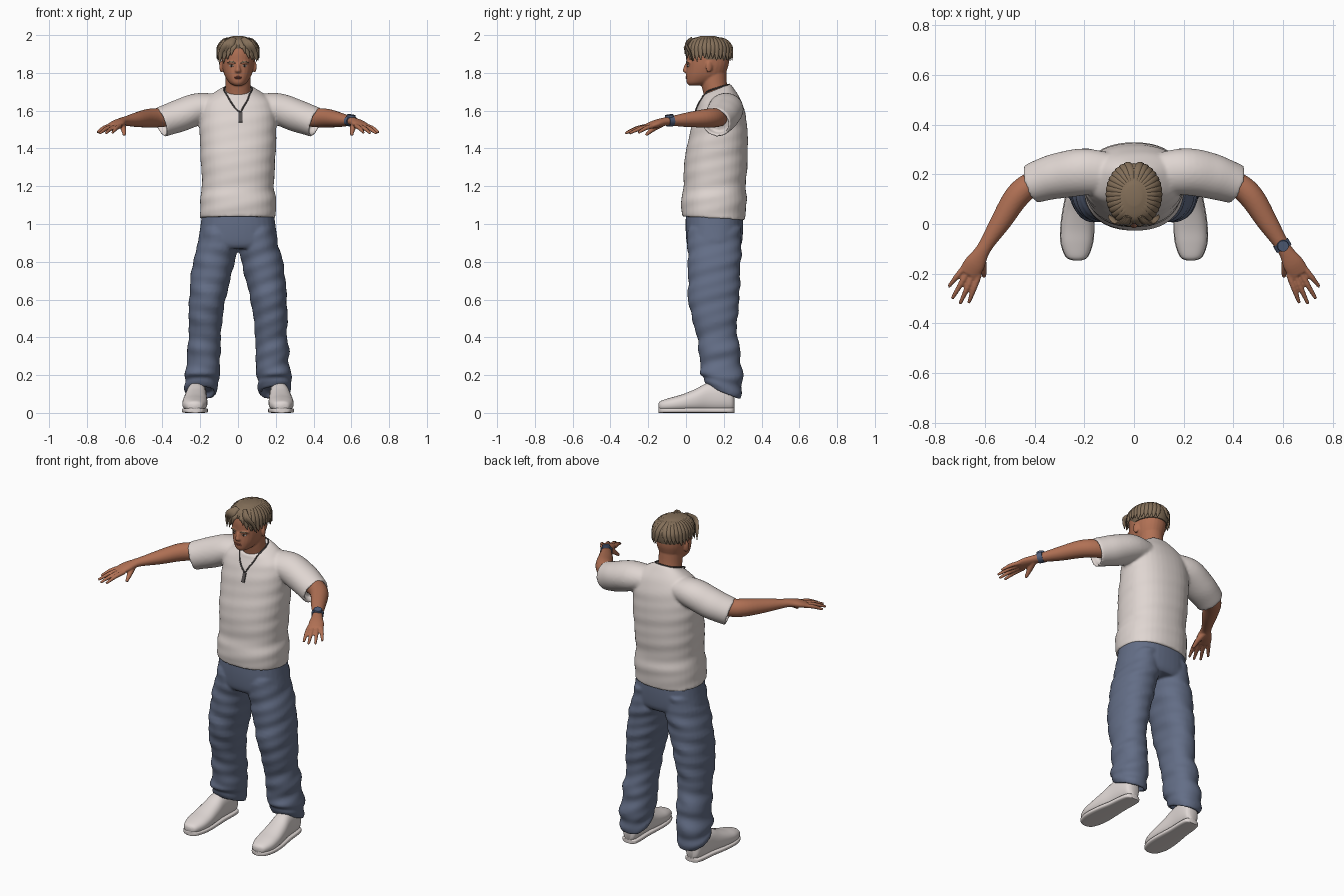
import bpy, bmesh, math, random
from mathutils import Vector, Matrix
from mathutils.bvhtree import BVHTree

random.seed(4)
if "Cube" in bpy.data.objects:
    bpy.data.objects.remove(bpy.data.objects["Cube"])
X, Y, Z = Vector((1, 0, 0)), Vector((0, 1, 0)), Vector((0, 0, 1))


def material(name, *rgb):
    m = bpy.data.materials.new(name)
    m.use_nodes = True
    m.diffuse_color = (*rgb, 1)
    m.node_tree.nodes["Principled BSDF"].inputs["Base Color"].default_value = (*rgb, 1)
    return m


SKIN = material("warm skin", .44, .165, .09)
LIP = material("lips", .3, .09, .06)
HAIR = material("light brown hair", .23, .16, .1)
WHITE = material("eye white", .6, .55, .5)
DARK = material("dark eyes", .03, .02, .015)
SHIRT = material("off white cotton", .74, .67, .64)
JEANS = material("blue denim", .125, .155, .24)
SHOE = material("shoe white", .74, .68, .66)
WATCH = material("slate watch", .08, .11, .19)
CHAIN = material("dark chain", .09, .08, .08)


def spline(rows, steps):
    """Smoothly resample a list of equal-length rows."""
    p = [rows[0]] + list(rows) + [rows[-1]]
    out = []
    for i in range(1, len(p) - 2):
        for k in range(steps):
            t = k / steps
            out.append([.5 * (2 * b + (c - a) * t + (2 * a - 5 * b + 4 * c - d) * t * t
                              + (3 * b - a - 3 * c + d) * t ** 3)
                        for a, b, c, d in zip(*p[i - 1:i + 3])])
    return out + [list(rows[-1])]


def loft(bm, rows, ref=X, axis=None, n=28, power=2, steps=5, side=1, fold=0, recess=0):
    """Skin rings (x, y, z, radius along ref, other radius, tilt) into a closed form."""
    rows = spline([tuple(r) + (0,) * (6 - len(r)) for r in rows], steps)
    centres = [Vector((r[0] * side, r[1], r[2])) for r in rows]
    rings = []

    def ring(c, u, v, ra, rb, tilt):
        verts = []
        for k in range(n):
            a = math.tau * k / n
            ca, sa = math.cos(a), math.sin(a)
            f = (abs(ca) ** power + abs(sa) ** power) ** (-1 / power)
            f *= 1 + fold * math.sin(2 * a * side + c.z * 62) * math.cos(a + c.z * 21)
            off = u * (ca * ra * f) + v * (sa * rb * f)
            verts.append(bm.verts.new(c + off + Z * (off.y * tilt)))
        rings.append(verts)

    for i, r in enumerate(rows):
        t = axis or (centres[min(i + 1, len(rows) - 1)] - centres[max(i - 1, 0)]).normalized()
        u = (ref - t * ref.dot(t)).normalized()
        v = t.cross(u)
        ring(centres[i], u, v, max(r[3], .001), max(r[4], .001), r[5])
    if recess:  # hollow the last opening
        ring(centres[-1], u, v, r[3] * .84, r[4] * .84, r[5])
        back = (centres[-2] - centres[-1]).normalized() * recess
        ring(centres[-1] + back, u, v, r[3] * .82, r[4] * .82, r[5])
    for a, b in zip(rings, rings[1:]):
        for k in range(n):
            bm.faces.new((a[k], a[(k + 1) % n], b[(k + 1) % n], b[k]))
    bm.faces.new(rings[0])
    bm.faces.new(rings[-1])


def blob(bm, centre, radii, turn=0):
    m = Matrix.Translation(centre) @ Matrix.Rotation(turn, 4, 'Z') @ Matrix.Diagonal((*radii, 1))
    bmesh.ops.create_uvsphere(bm, u_segments=20, v_segments=12, radius=1, matrix=m)


def make(name, bm, mat, voxel=0, mirror=False, smooth=4):
    bmesh.ops.recalc_face_normals(bm, faces=bm.faces)
    me = bpy.data.meshes.new(name)
    bm.to_mesh(me)
    bm.free()
    ob = bpy.data.objects.new(name, me)
    bpy.context.collection.objects.link(ob)
    me.materials.append(mat)
    bpy.ops.object.select_all(action='DESELECT')
    ob.select_set(True)
    bpy.context.view_layer.objects.active = ob
    bpy.ops.object.shade_smooth_by_angle(angle=math.radians(50))
    if voxel:  # fuse overlapping forms into one skin
        rm = ob.modifiers.new("fuse", 'REMESH')
        rm.mode, rm.voxel_size, rm.use_smooth_shade = 'VOXEL', voxel, True
        sm = ob.modifiers.new("soften", 'SMOOTH')
        sm.factor, sm.iterations = .5, smooth
    if mirror:
        ob.modifiers.new("mirror", 'MIRROR')
    return ob


# Shirt: torso and two open sleeves
bm = bmesh.new()
loft(bm, [(0, .16, 1.712, .083, .076, .4), (0, .17, 1.69, .13, .088, .25),
          (0, .178, 1.645, .185, .112, .1), (0, .18, 1.58, .2, .135), (0, .175, 1.5, .203, .15),
          (0, .165, 1.4, .2, .162), (0, .156, 1.3, .195, .168), (0, .152, 1.2, .19, .164),
          (0, .148, 1.14, .2, .173), (0, .147, 1.09, .2, .172), (0, .146, 1.03, .2, .166, -.06)],
     axis=-Z, power=2.3, n=40, fold=.012, recess=.02)
for s in (1, -1):
    loft(bm, [(.08, .2, 1.625, .06, .08), (.2, .21, 1.612, .082, .094), (.3, .195, 1.577, .086, .092),
              (.37, .175, 1.552, .082, .085), (.412, .16, 1.537, .08, .08)],
         ref=Z, side=s, fold=.015, recess=.04)
shirt = make("shirt", bm, SHIRT, .008)

# Jeans: hips and two baggy legs with bunched cuffs
bm = bmesh.new()
loft(bm, [(0, .15, 1.07, .188, .15), (0, .15, .98, .2, .152), (0, .15, .9, .21, .146),
          (0, .15, .87, .19, .13)], axis=-Z, power=2.4, n=36)
for s in (1, -1):
    loft(bm, [(.1, .15, .98, .09, .14), (.11, .15, .88, .106, .143), (.128, .15, .8, .11, .14),
              (.147, .148, .7, .105, .137), (.162, .147, .6, .096, .136), (.172, .152, .5, .09, .12),
              (.175, .165, .4, .084, .106), (.182, .178, .33, .09, .112), (.182, .182, .27, .086, .105),
              (.19, .188, .2, .094, .116, -.1), (.193, .193, .165, .086, .1, -.25),
              (.195, .197, .135, .09, .1, -.35), (.195, .2, .105, .08, .088, -.4)],
         axis=-Z, side=s, power=2.2, n=32, fold=.04, recess=.03)
make("jeans", bm, JEANS, .008, smooth=3)

# Head, neck, nose and ears
bm = bmesh.new()
loft(bm, [(0, .17, 1.62, .075, .066), (0, .158, 1.69, .068, .066), (0, .148, 1.75, .066, .068),
          (0, .145, 1.83, .066, .068)], axis=Z)
loft(bm, [(0, .05, 1.733, .022, .034), (0, .07, 1.748, .046, .066), (0, .1, 1.785, .07, .1),
          (0, .112, 1.83, .083, .11), (0, .115, 1.87, .087, .114), (0, .115, 1.91, .087, .113),
          (0, .115, 1.95, .076, .1), (0, .115, 1.982, .04, .055)], axis=Z, power=2.2)
loft(bm, [(0, .008, 1.85, .009, .012), (0, -.001, 1.826, .011, .013), (0, -.003, 1.81, .016, .014),
          (0, .006, 1.8, .012, .012)], axis=-Z)
for s in (1, -1):
    blob(bm, (s * .088, .122, 1.832), (.009, .018, .031), s * .35)
    blob(bm, (s * .034, .012, 1.855), (.026, .01, .007), s * .3)
head = make("head", bm, SKIN, .005, smooth=3)

# Trees for seating small parts on the body
deps = bpy.context.evaluated_depsgraph_get()
trees = [BVHTree.FromObject(o, deps) for o in (shirt, head)]


def front(x, z):
    hits = [t.ray_cast(Vector((x, -1, z)), Y)[0] for t in trees]
    return Vector((x, min([h.y for h in hits if h] or [.1]), z))


# Face details
bm = bmesh.new()
blob(bm, front(.034, 1.838) + Y * .002, (.014, .005, .006), .3)
make("eyes", bm, WHITE, mirror=True)
bm = bmesh.new()
blob(bm, front(.033, 1.838) - Y * .001, (.006, .004, .006), .3)
make("irises", bm, DARK, mirror=True)
bm = bmesh.new()
loft(bm, [(*front(x, z), r, .003) for x, z, r in
          ((.014, 1.852, .003), (.034, 1.859, .005), (.055, 1.854, .002))], ref=Z, n=10)
make("eyebrows", bm, HAIR, mirror=True)
bm = bmesh.new()
for z in (1.779, 1.772):
    blob(bm, front(0, z) + Y * .003, (.022, .006, .004))
make("lips", bm, LIP)

# Hair: cap with swept locks
bm = bmesh.new()
loft(bm, [(0, .137, 1.872, .091, .098), (0, .132, 1.9, .098, .11), (0, .122, 1.94, .102, .12),
          (0, .115, 1.975, .08, .096), (0, .115, 1.994, .03, .04)], axis=Z, n=32)
make("hair_cap", bm, HAIR)
bm = bmesh.new()
COUNT = 30
for i in range(COUNT):
    a = math.tau * (i + .5) / COUNT - math.pi / 2
    parting = max(0, 1 - abs(math.cos(a) - .05) * 2.6) if math.sin(a) < 0 else 0
    drop = random.uniform(-.012, .01) + .045 * parting
    swirl = .12 * (1 if math.cos(a) > 0 else -1) * (-math.sin(a))
    rows = []
    for k, (r, z, w) in enumerate(((.25, 1.987, .008), (.72, 1.974, .015), (1, 1.94, .016),
                                   (1.06, 1.905 + drop, .012), (1.1, 1.872 + drop, .002))):
        b = a + swirl * k * .5
        rows.append((math.cos(b) * .102 * r, .12 + math.sin(b) * .12 * r, z, w * .55, w))
    loft(bm, rows, ref=Vector((math.cos(a), math.sin(a), 1)), n=8, steps=3)
# Long fringe strands at each temple
for x, tip in ((-.05, 1.87), (-.07, 1.85), (-.09, 1.845), (.07, 1.87), (.09, 1.86)):
    loft(bm, [(x * .3, .03, 1.978, .008, .014), (x * .7, .002, 1.95, .008, .018),
              (x, .005 + abs(x) * .2, 1.905, .006, .013), (x * 1.1, .005 + abs(x) * .35, tip, .002, .002)],
         ref=-Y, n=8, steps=4)
make("hair_locks", bm, HAIR)

# Arms with hands and spread fingers
bm = bmesh.new()
loft(bm, [(.34, .185, 1.57, .05, .05), (.42, .155, 1.563, .051, .05), (.475, .105, 1.56, .049, .05),
          (.535, .01, 1.552, .039, .042), (.585, -.068, 1.546, .027, .031),
          (.612, -.112, 1.542, .022, .03), (.64, -.16, 1.53, .021, .042), (.665, -.2, 1.517, .015, .042)],
     ref=Z)
for o, x, y, z in ((-.033, .665, -.318, 1.483), (-.011, .7, -.322, 1.48),
                   (.011, .731, -.3, 1.48), (.033, .745, -.252, 1.484)):
    base = Vector((.65 + .85 * o, -.185 + .5 * o, 1.52))
    tip = Vector((x, y, z))
    mid = base.lerp(tip, .5) + Z * .006
    loft(bm, [(*base, .012, .012), (*mid, .0115, .0115), (*tip, .007, .007)], ref=Z, n=12)
loft(bm, [(.615, -.13, 1.53, .018, .018), (.606, -.175, 1.502, .015, .014), (.602, -.213, 1.47, .008, .008)],
     ref=X, n=12)
make("arms", bm, SKIN, .005, mirror=True, smooth=2)

# Wristwatch on the left wrist
bm = bmesh.new()
loft(bm, [(.589, -.074, 1.546, .029, .034), (.604, -.099, 1.544, .028, .034)], ref=Z, steps=2)
loft(bm, [(.598, -.087, 1.562, .024, .024), (.6, -.089, 1.578, .022, .022)], steps=1)
make("watch", bm, WATCH)

# Shoes and soles
upper = [(.228, -.146, .035, .015, .016), (.23, -.132, .038, .026, .042), (.23, -.08, .044, .037, .062),
         (.228, -.02, .052, .046, .066), (.225, .05, .066, .06, .061), (.22, .12, .083, .077, .053),
         (.215, .2, .083, .077, .05), (.212, .243, .072, .062, .042), (.21, .257, .065, .045, .022)]
bm = bmesh.new()
loft(bm, upper, ref=Z, axis=Y, power=2.4)
loft(bm, [(x, y, .013, .013, b + .003) for x, y, z, a, b in upper], ref=Z, axis=Y, power=5)
make("shoes", bm, SHOE, mirror=True)

# Necklace and tag
bm = bmesh.new()
path = [(-.072, .17, 1.722), (-.072, .12, 1.705)]
path += [tuple(front(x, z) - Y * .002) for x, z in
         ((-.062, 1.688), (-.04, 1.65), (-.015, 1.615), (.012, 1.595), (.032, 1.625), (.05, 1.655), (.062, 1.688))]
path += [(.072, .12, 1.705), (.072, .17, 1.722), (.045, .222, 1.737), (-.045, .222, 1.737), (-.072, .17, 1.722)]
loft(bm, [(*p, .004, .004) for p in path], ref=Vector((.1, .3, 1)), n=8)
tag = front(.013, 1.565) - Y * .003
bmesh.ops.create_cube(bm, size=1, matrix=Matrix.Translation(tag) @ Matrix.Rotation(-.35, 4, 'X')
                      @ Matrix.Diagonal((.02, .006, .056, 1)))
make("necklace", bm, CHAIN)
